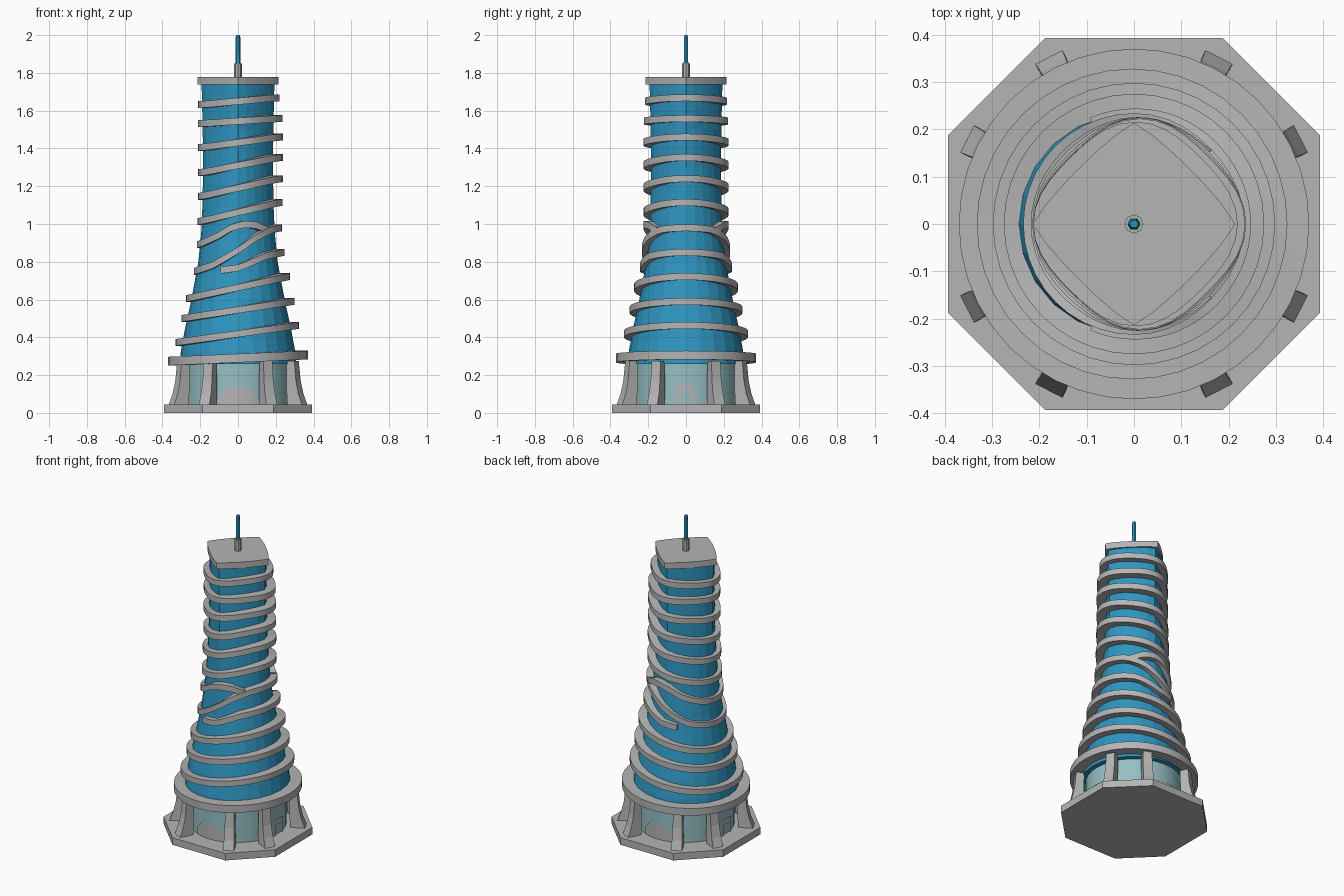
import bpy, bmesh, math
from math import sin, cos, pi, radians

if "Cube" in bpy.data.objects:
    bpy.data.objects.remove(bpy.data.objects["Cube"])


def material(name, rgb):
    m = bpy.data.materials.new(name)
    m.diffuse_color = (*rgb, 1)
    m.use_nodes = True
    m.node_tree.nodes["Principled BSDF"].inputs["Base Color"].default_value = m.diffuse_color
    return m


GREY = material("concrete grey", (0.46, 0.46, 0.46))
BLUE = material("blue glass", (0.027, 0.30, 0.53))
PALE = material("pale lobby glass", (0.30, 0.52, 0.55))


def loft(name, sections, mat, wrap=False, smooth=None):
    """Skin equal-length closed sections; cap the ends unless wrapped."""
    bm = bmesh.new()
    rows = [[bm.verts.new(p) for p in s] for s in sections]
    n = len(rows[0])
    pairs = list(zip(rows, rows[1:])) + ([(rows[-1], rows[0])] if wrap else [])
    for a, b in pairs:
        for i in range(n):
            j = (i + 1) % n
            bm.faces.new((a[i], a[j], b[j], b[i]))
    if not wrap:
        bm.faces.new(rows[0][::-1])
        bm.faces.new(rows[-1])
    bmesh.ops.recalc_face_normals(bm, faces=bm.faces)
    return finish(name, bm, mat, smooth)


def finish(name, bm, mat, smooth=None):
    me = bpy.data.meshes.new(name)
    bm.to_mesh(me)
    bm.free()
    me.materials.append(mat)
    ob = bpy.data.objects.new(name, me)
    bpy.context.collection.objects.link(ob)
    if smooth:
        bpy.ops.object.select_all(action='DESELECT')
        ob.select_set(True)
        bpy.context.view_layer.objects.active = ob
        bpy.ops.object.shade_smooth_by_angle(angle=radians(smooth))
    return ob


def interp(pts, t):
    if t <= pts[0][0]:
        return pts[0][1]
    for (a, x), (b, y) in zip(pts, pts[1:]):
        if t <= b:
            return x + (y - x) * (t - a) / (b - a)
    return pts[-1][1]


def squircle(a, r, p):
    """Polar radius of a superellipse: p=2 circle, p=1 diamond."""
    return r / (abs(cos(a)) ** p + abs(sin(a)) ** p) ** (1 / p)


def outline(z, r, p=2, n=24, turn=0.0):
    out = []
    for i in range(n):
        a = 2 * pi * i / n + turn
        q = squircle(a, r, p)
        out.append((q * cos(a), q * sin(a), z))
    return out


RADIUS = [(0.26, 0.31), (0.33, 0.302), (0.45, 0.28), (0.57, 0.253), (0.68, 0.232),
          (0.8, 0.21), (0.95, 0.195), (1.1, 0.188), (1.3, 0.185), (1.5, 0.187), (1.75, 0.193)]
POWER = [(0.8, 2.0), (1.2, 1.6), (1.75, 1.27)]

# octagonal base slab
c, s = 0.393, 0.187
octagon = [(c, -s), (c, s), (s, c), (-s, c), (-c, s), (-c, -s), (-s, -c), (s, -c)]
loft("base_slab", [[(x, y, z) for x, y in octagon] for z in (0, 0.045)], GREY)

# lobby drum
LOBBY = 0.28
loft("lobby_glass", [outline(z, LOBBY, n=32) for z in (0.04, 0.285)], PALE, smooth=30)


# doorways: thin plates that follow the lobby wall
def doorway(name, turn, cols):
    bm = bmesh.new()
    for (x0, a0, b0), (x1, a1, b1) in zip(cols, cols[1:]):
        if x1 <= x0:
            continue
        steps = 4
        for k in range(steps):
            vs = []
            for f, top in ((k, 0), (k + 1, 0), (k + 1, 1), (k, 1)):
                t = f / steps
                x = x0 + (x1 - x0) * t
                z = (b0 + (b1 - b0) * t) if top else (a0 + (a1 - a0) * t)
                y = -math.sqrt((LOBBY + 0.005) ** 2 - x * x)
                vs.append(bm.verts.new((x * cos(turn) - y * sin(turn),
                                        x * sin(turn) + y * cos(turn), z)))
            bm.faces.new(vs)
    finish(name, bm, GREY)


wide = [(-0.1, 0.045, 0.09), (-0.055, 0.045, 0.14), (0.055, 0.045, 0.14), (0.1, 0.045, 0.09)]
arch = [(-0.055, 0.045, 0.13), (-0.04, 0.045, 0.145), (-0.025, 0.045, 0.145),
        (-0.025, 0.11, 0.145), (0.025, 0.11, 0.145), (0.025, 0.045, 0.145),
        (0.04, 0.045, 0.145), (0.055, 0.045, 0.13)]
for name, turn, cols in (("front_doorway", 0, wide), ("back_doorway", pi, wide),
                         ("right_doorway", pi / 2, arch), ("left_doorway", -pi / 2, arch)):
    doorway(name, turn, cols)

# eight flared pillars around the lobby
for i, deg in enumerate((27, 63, 117, 153, 207, 243, 297, 333)):
    a = radians(deg)
    secs = []
    for z, r0, r1, w in ((0.04, 0.31, 0.397, 0.032), (0.1, 0.305, 0.374, 0.03),
                         (0.17, 0.302, 0.358, 0.028), (0.275, 0.3, 0.348, 0.026)):
        secs.append([(r * cos(a) - t * sin(a), r * sin(a) + t * cos(a), z)
                     for r, t in ((r0, -w), (r1, -w), (r1, w), (r0, w))])
    loft(f"pillar_{i + 1}", secs, GREY)

# blue tower shaft, round at the bottom turning into a rounded diamond
loft("tower_shaft", [outline(z, r, interp(POWER, z)) for z, r in RADIUS], BLUE)


# tilted bands: height depends on the left-right direction u = cos(angle)
def band(name, r, heights, cx=0.0, thick=0.036, start=0, end=360):
    wrap = end - start == 360
    n = 40
    secs = []
    for i in range(n if wrap else n + 1):
        a = radians(start + (end - start) * i / n)
        z = interp(heights, cos(a))
        k = 0.09 * min(1, max(0, (z - 0.8) / 0.5))
        ro = r * (1 - k * sin(2 * a) ** 2)
        ri = squircle(a, interp(RADIUS, z), interp(POWER, z)) - 0.012
        h = thick / 2
        secs.append([(q * cos(a) + (cx if q == ro else 0), q * sin(a), z + d)
                     for q, d in ((ri, -h), (ro, -h), (ro, h), (ri, h))])
    loft(name, secs, GREY, wrap, smooth=30)


band("lobby_collar", 0.37, [(-1, 0.274), (1, 0.306)], thick=0.046)
full = [(0.328, 0.373, 0.463, -0.004), (0.298, 0.5, 0.59, 0), (0.275, 0.605, 0.722, 0),
        (0.225, 1.013, 1.114, 0.01), (0.225, 1.146, 1.24, 0.012), (0.225, 1.272, 1.352, 0.012),
        (0.225, 1.405, 1.46, 0.012), (0.223, 1.532, 1.558, 0.012), (0.216, 1.632, 1.668, 0.003)]
for i, (r, zl, zr, cx) in enumerate(full):
    band(f"band_{i + 1}", r, [(-1, zl), (1, zr)], cx)

# crossing bands at mid height
band("crossing_band", 0.234, [(-1, 0.749), (-0.6, 0.78), (-0.25, 0.825), (0.1, 0.875),
                              (0.4, 0.925), (0.8, 0.97), (1, 0.98)])
band("left_branch_band", 0.226, [(-1, 0.89), (-0.5, 0.94), (-0.2, 0.98), (0.1, 0.998),
                                 (0.4, 0.995), (0.7, 0.965)], 0.008, start=45, end=315)
band("right_branch_band", 0.244, [(-0.4, 0.755), (0, 0.768), (0.25, 0.792),
                                  (0.6, 0.83), (1, 0.85)], 0.003, start=-113, end=113)

# diamond roof slab and mast
loft("roof_slab", [outline(z, 0.214, 1.15, 32) for z in (1.738, 1.777)], GREY)
loft("mast_base", [outline(z, 0.02, n=8) for z in (1.77, 1.85)], GREY)
loft("mast_tip", [outline(z, r, n=6) for z, r in ((1.84, 0.014), (1.99, 0.012), (2.0, 0.009))], BLUE)
